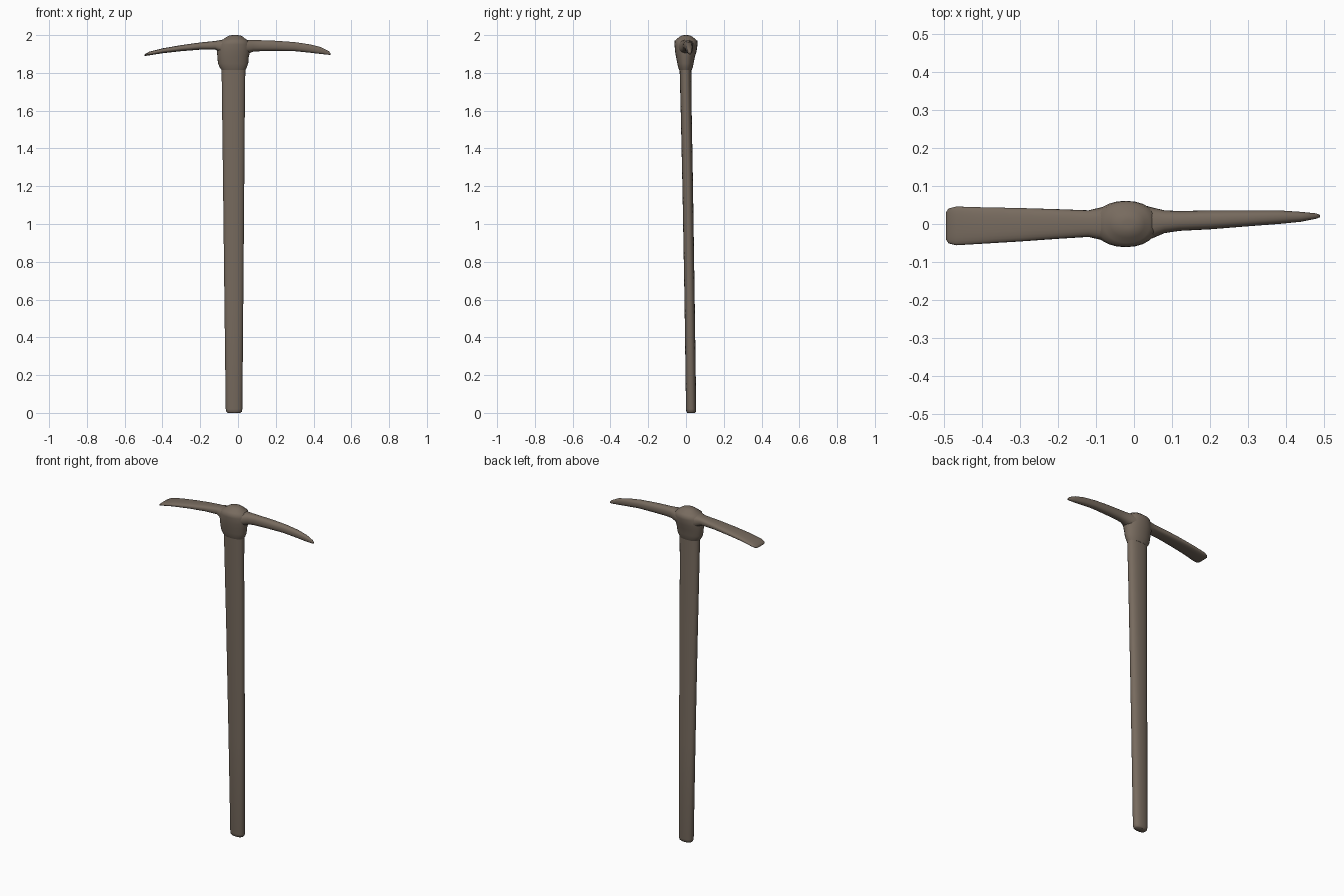
import bpy, bmesh, math
from mathutils import Vector

mat = bpy.data.materials.new("weathered brown")
mat.diffuse_color = (0.185, 0.146, 0.113, 1)


def loft(name, sections, axis, power, sides=24):
    """Skin rounded sections (position, centre a, half a, centre b, half b) along an axis."""
    bm = bmesh.new()
    rings = []
    for pos, ca, ha, cb, hb in sections:
        ring = []
        for i in range(sides):
            t = 2 * math.pi * i / sides
            c, s = math.cos(t), math.sin(t)
            a = ca + ha * math.copysign(abs(c) ** power, c)
            b = cb + hb * math.copysign(abs(s) ** power, s)
            ring.append(bm.verts.new(Vector((a, b, pos) if axis == "Z" else (pos, a, b))))
        rings.append(ring)
    for lo, hi in zip(rings, rings[1:]):
        for i in range(sides):
            j = (i + 1) % sides
            bm.faces.new((lo[i], lo[j], hi[j], hi[i]))
    bm.faces.new(rings[0][::-1])
    bm.faces.new(rings[-1])
    bmesh.ops.recalc_face_normals(bm, faces=bm.faces)
    mesh = bpy.data.meshes.new(name)
    bm.to_mesh(mesh)
    bm.free()
    mesh.materials.append(mat)
    ob = bpy.data.objects.new(name, mesh)
    bpy.context.collection.objects.link(ob)
    bpy.ops.object.select_all(action="DESELECT")
    ob.select_set(True)
    bpy.context.view_layer.objects.active = ob
    bpy.ops.object.shade_smooth_by_angle(angle=math.radians(50))
    return ob


# Long oval handle, leaning slightly and widening toward the head
loft("handle", [
    (0.000, -0.021, 0.034, 0.027, 0.020),
    (0.006, -0.021, 0.041, 0.027, 0.025),
    (0.020, -0.021, 0.044, 0.027, 0.027),
    (0.600, -0.022, 0.050, 0.019, 0.027),
    (1.200, -0.023, 0.056, 0.009, 0.028),
    (1.600, -0.024, 0.060, 0.001, 0.029),
    (1.830, -0.024, 0.063, -0.003, 0.031),
], "Z", 0.85)

# Flared eye socket with the domed handle end on top
loft("socket", [
    (1.815, -0.024, 0.063, -0.003, 0.033),
    (1.830, -0.025, 0.072, -0.003, 0.039),
    (1.850, -0.026, 0.080, -0.003, 0.043),
    (1.885, -0.026, 0.083, -0.003, 0.050),
    (1.915, -0.024, 0.088, -0.001, 0.057),
    (1.950, -0.022, 0.086, 0.000, 0.061),
    (1.970, -0.020, 0.076, 0.000, 0.060),
    (1.978, -0.018, 0.060, 0.000, 0.050),
    (1.990, -0.017, 0.045, 0.000, 0.036),
    (1.998, -0.016, 0.028, 0.000, 0.022),
    (2.000, -0.016, 0.012, 0.000, 0.010),
], "Z", 0.95)

# Broad flat adze blade on the left
loft("adze_blade", [
    (-0.495, -0.005, 0.036, 1.893, 0.003),
    (-0.488, -0.005, 0.046, 1.896, 0.006),
    (-0.468, -0.005, 0.051, 1.903, 0.010),
    (-0.400, -0.004, 0.048, 1.917, 0.013),
    (-0.300, -0.002, 0.044, 1.931, 0.016),
    (-0.200, 0.000, 0.039, 1.942, 0.019),
    (-0.120, 0.001, 0.035, 1.946, 0.023),
    (-0.090, 0.001, 0.042, 1.940, 0.034),
    (-0.050, 0.000, 0.052, 1.935, 0.040),
], "X", 0.75)

# Narrow tapering pick point on the right
loft("pick_point", [
    (0.010, 0.002, 0.052, 1.935, 0.040),
    (0.050, 0.003, 0.040, 1.938, 0.037),
    (0.080, 0.006, 0.030, 1.943, 0.031),
    (0.120, 0.008, 0.026, 1.944, 0.029),
    (0.200, 0.011, 0.025, 1.943, 0.027),
    (0.300, 0.015, 0.021, 1.939, 0.024),
    (0.380, 0.018, 0.018, 1.929, 0.022),
    (0.440, 0.019, 0.013, 1.918, 0.018),
    (0.480, 0.021, 0.007, 1.906, 0.010),
    (0.490, 0.021, 0.003, 1.900, 0.004),
], "X", 0.85)
